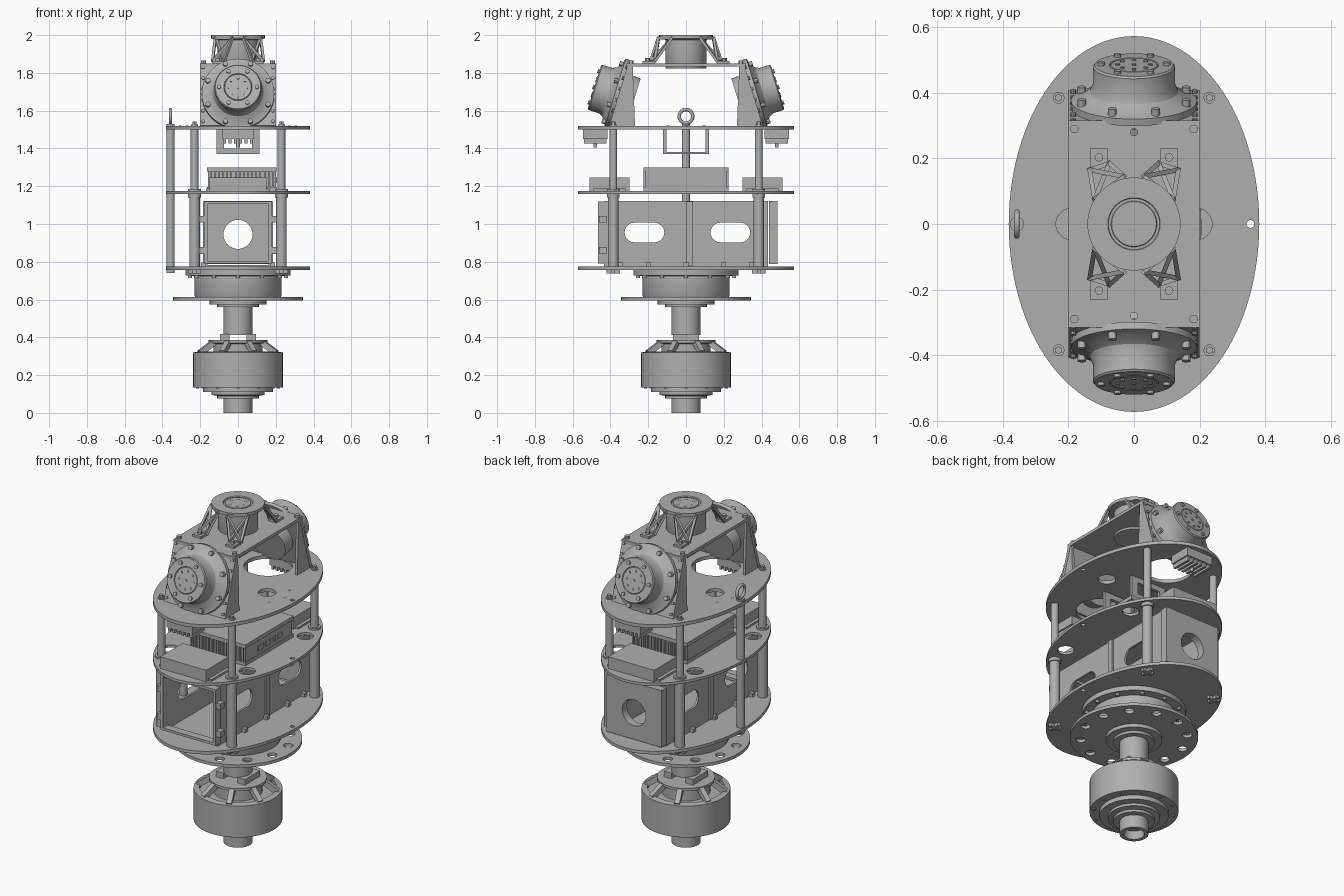
import bpy, bmesh
from math import cos, sin, pi, radians
from mathutils import Matrix, Vector

if "Cube" in bpy.data.objects:
    bpy.data.objects.remove(bpy.data.objects["Cube"])

grey = bpy.data.materials.new("plain grey")
grey.use_nodes = True
tone = (0.43, 0.43, 0.43, 1)
grey.diffuse_color = tone
grey.node_tree.nodes["Principled BSDF"].inputs["Base Color"].default_value = tone

I = Matrix.Identity(4)
ENDS = [("front", I), ("back", Matrix.Rotation(pi, 4, 'Z'))]
SIGNS = [(sx, sy) for sx in (-1, 1) for sy in (-1, 1)]
SIDE = Matrix(((0, 0, 1, 0), (1, 0, 0, 0), (0, 1, 0, 0), (0, 0, 0, 1)))  # drawing plane -> yz
FACE = Matrix.Rotation(pi / 2, 4, 'X')                                   # drawing plane -> xz
move = Matrix.Translation


def finish(name, bm, matrix=I):
    bmesh.ops.remove_doubles(bm, verts=bm.verts, dist=0.00005)
    bmesh.ops.transform(bm, matrix=matrix, verts=bm.verts)
    bmesh.ops.recalc_face_normals(bm, faces=bm.faces)
    me = bpy.data.meshes.new(name)
    bm.to_mesh(me)
    bm.free()
    me.materials.clear()
    me.materials.append(grey)
    me.shade_smooth()
    me.set_sharp_from_angle(angle=radians(30))
    ob = bpy.data.objects.new(name, me)
    bpy.context.collection.objects.link(ob)
    return ob


def cyls(name, centres, r, z0, z1, matrix=I, seg=20):
    bm = bmesh.new()
    for x, y in centres:
        bmesh.ops.create_cone(bm, cap_ends=True, segments=seg, radius1=r, radius2=r,
                              depth=z1 - z0, matrix=move((x, y, (z0 + z1) / 2)))
    return finish(name, bm, matrix)


def boxes(name, items, matrix=I):
    """Each item is (centre, size)."""
    bm = bmesh.new()
    for c, s in items:
        bmesh.ops.create_cube(bm, size=1, matrix=move(c) @ Matrix.Diagonal((*s, 1)))
    return finish(name, bm, matrix)


def bars(name, pairs, w):
    bm = bmesh.new()
    for p, q in pairs:
        p, q = Vector(p), Vector(q)
        turn = (q - p).to_track_quat('Z', 'Y').to_matrix().to_4x4()
        bmesh.ops.create_cube(bm, size=1, matrix=move((p + q) / 2) @ turn
                              @ Matrix.Diagonal((w, w, (q - p).length, 1)))
    return finish(name, bm)


def lathe(name, profile, matrix=I, seg=64):
    bm = bmesh.new()
    vs = [bm.verts.new((r, 0, z)) for r, z in profile]
    es = [bm.edges.new(pair) for pair in zip(vs, vs[1:])]
    bmesh.ops.spin(bm, geom=vs + es, cent=(0, 0, 0), axis=(0, 0, 1), angle=2 * pi, steps=seg)
    return finish(name, bm, matrix)


def oval(x, y, rx, ry=None, n=32):
    ry = ry or rx
    return [(x + rx * cos(2 * pi * i / n), y + ry * sin(2 * pi * i / n)) for i in range(n)]


def rect(x, y, w, h):
    return [(x + sx * w / 2, y + sy * h / 2) for sx, sy in ((-1, -1), (1, -1), (1, 1), (-1, 1))]


def slot(x, y, w, r):
    return [(px + (w / 2 - r) * (1 if px > x else -1), py)
            for px, py in oval(x, y, r, n=34)]


def ring(r, n, phase=0.0):
    return [(r * cos(2 * pi * i / n + phase), r * sin(2 * pi * i / n + phase)) for i in range(n)]


def slab(name, outlines, thick, matrix=I):
    """Flat sheet: first outline is the edge, the others are holes."""
    cu = bpy.data.curves.new(name, 'CURVE')
    cu.dimensions, cu.fill_mode, cu.extrude = '2D', 'BOTH', thick / 2
    for pts in outlines:
        sp = cu.splines.new('POLY')
        sp.points.add(len(pts) - 1)
        for p, (x, y) in zip(sp.points, pts):
            p.co = (x, y, 0, 1)
        sp.use_cyclic_u = True
    tmp = bpy.data.objects.new(name + "_outline", cu)
    bpy.context.collection.objects.link(tmp)
    me = bpy.data.meshes.new_from_object(tmp.evaluated_get(bpy.context.evaluated_depsgraph_get()))
    bm = bmesh.new()
    bm.from_mesh(me)
    bpy.data.objects.remove(tmp)
    bpy.data.curves.remove(cu)
    bpy.data.meshes.remove(me)
    return finish(name, bm, matrix)


# Drive motor, spoked bell and shaft
lathe("drive_motor", [(0, .05), (.055, .05), (.055, 0), (.077, 0), (.077, .075), (.11, .075),
                      (.11, .09), (.14, .095), (.14, .11), (.185, .11), (.185, .135),
                      (.237, .135), (.237, .32), (.205, .325), (.205, .3), (.13, .3),
                      (.13, .365), (.155, .37), (.155, .385), (0, .385)])
spokes = zip(ring(.218, 8, pi / 8), ring(.14, 8, pi / 8))
bars("bell_spokes", [((*a, .317), (*b, .372)) for a, b in spokes], .03)
boxes("shaft_clamp", [((s * .07, 0, .4), (.05, .14, .035)) for s in (-1, 1)])
lathe("shaft", [(0, .412), (.077, .412), (.077, .56), (.11, .56), (.11, .575), (.15, .575),
                (.15, .598), (0, .598)])
cyls("motor_bolts", ring(.215, 12), .008, .13, .14)

# Round flange and turntable
slab("round_flange", [oval(0, 0, .343, n=64)] + [oval(x, y, .026, n=20) for x, y in ring(.285, 12, pi / 12)],
     .018, move((0, 0, .604)))
lathe("turntable", [(0, .61), (.225, .61), (.23, .62), (.23, .725), (.278, .728), (.278, .756), (0, .756)])
cyls("turntable_bolts", ring(.255, 12), .011, .715, .73)

# Three oval decks
corners = [(sx * .23, sy * .385) for sx, sy in SIGNS]
edge = oval(0, 0, .382, .573, 96)
pin_hole = oval(.355, 0, .012, n=16)
slab("lower_deck", [edge, pin_hole], .018, move((0, 0, .765)))
slab("middle_deck", [edge, pin_hole] + [oval(sx * .25, sy * .27, .045) for sx, sy in SIGNS],
     .016, move((0, 0, 1.168)))
slab("upper_deck", [edge, pin_hole] + [oval(0, s * .28, .13) for s in (-1, 1)]
     + [oval(s * .19, 0, .048) for s in (-1, 1)], .02, move((0, 0, 1.51)))
cyls("deck_pins", [(s * .305, 0) for s in (-1, 1)] + [(sx * .27, sy * .095) for sx, sy in SIGNS],
     .007, 1.515, 1.522)

# Posts, collars, bolts and crossed feet
cyls("lower_posts", corners, .028, .77, 1.165)
cyls("upper_posts", corners, .021, 1.165, 1.505)
cyls("post_collars", corners, .034, 1.14, 1.185)
cyls("post_washers", corners, .018, 1.515, 1.528)
cyls("post_bolts", corners, .012, 1.525, 1.542, seg=6)
cyls("eye_post", [(-.357, 0)], .022, .74, 1.53)
boxes("post_feet", [((x, y, .748), size) for x, y in corners for size in ((.07, .02, .02), (.02, .07, .02))])
bpy.ops.mesh.primitive_torus_add(major_radius=.036, minor_radius=.009, major_segments=32,
                                 minor_segments=10, location=(-.357, 0, 1.57), rotation=(0, pi / 2, 0))
eye = bpy.context.object
eye.name = "lifting_eye"
eye.data.materials.append(grey)
eye.data.shade_smooth()

# Battery housing: slotted sides, open front rim, pierced back wall
for side, s in (("left", 1), ("right", -1)):
    slab(side + "_housing_wall", [rect(0, .948, .87, .345), slot(-.22, .955, .21, .052),
                                  slot(.235, .955, .21, .052)], .012, move((s * .168, 0, 0)) @ SIDE)
    boxes(side + "_housing_rib", [((s * .178, .02, .95), (.012, .035, .34))])
    boxes(side + "_housing_tabs", [((s * .182, y, .785), (.03, .025, .022)) for y in (-.35, -.2, 0, .2, .35)])
    boxes(side + "_hinges", [((s * .19, -.44, z), (.035, .04, .035)) for z in (.86, 1.025)])
slab("housing_front_rim", [rect(0, .955, .36, .33), rect(0, .955, .325, .3)], .045, move((0, -.443, 0)) @ FACE)
slab("housing_back_wall", [rect(0, .955, .36, .335), oval(0, .945, .077)], .045, move((0, .462, 0)) @ FACE)
boxes("housing_floor", [((0, 0, .778), (.33, .87, .01))])

# Computer with cooling fins and ports
boxes("computer", [((.02, 0, 1.228), (.36, .43, .1)), ((.02, 0, 1.289), (.37, .45, .022)),
                   ((.02, 0, 1.185), (.37, .45, .02))])
boxes("computer_fins", [((-.145 + i * .022, s * .219, 1.235), (.008, .012, .085))
                        for i in range(16) for s in (-1, 1)])
boxes("computer_ports", [((.202, y, 1.232), (.008, w, .028))
                         for y, w in ((-.08, .05), (-.01, .05), (.05, .02), (.1, .04))])

# Hanging cradle below the upper deck
for s in (-1, 1):
    slab("cradle_frame", [rect(0, 1.438, .23, .135), rect(0, 1.435, .15, .07)], .018,
         move((0, s * .113, 0)) @ FACE)
boxes("cradle_tray", [((0, 0, 1.376), (.23, .24, .012))])

for end, turn in ENDS:
    # Electronics at each end
    boxes(end + "_control_box", [((0, -.405, 1.21), (.3, .21, .07)), ((0, -.405, 1.181), (.34, .17, .012))], turn)
    boxes(end + "_connector", [((0, -.48, 1.475), (.17, .13, .05))]
          + [((-.07 + i * .028, -.48, 1.44), (.014, .12, .03)) for i in range(6)], turn)
    cyls(end + "_connector_pin", [(0, -.48)], .01, 1.405, 1.45, turn)

    # Leaning actuator mount with side gussets
    lean = turn @ move((0, -.355, 1.685)) @ Matrix.Rotation(radians(73), 4, 'X')
    boxes(end + "_mount_plate", [((0, 0, -.008), (.4, .345, .018))], lean)
    for s in (-1, 1):
        slab(end + "_gusset", [[(-.4, 1.52), (-.27, 1.52), (-.282, 1.835), (-.308, 1.835)]], .016,
             turn @ move((s * .19, 0, 0)) @ SIDE)
    cyls(end + "_mount_bolts", [(sx * .185, y) for sx in (-1, 1) for y in (-.15, -.09, -.03, .03, .09, .15)],
         .009, 0, .01, lean, 10)

    # Actuator body, bolt circles and output hub
    lathe(end + "_actuator", [(0, -.085), (.115, -.085), (.12, 0), (.192, 0), (.192, .022), (.165, .03),
                              (.135, .052), (.125, .075), (.125, .13), (.12, .136), (.075, .136),
                              (.073, .132), (.07, .136), (0, .136)], lean)
    cyls(end + "_flange_bolts", ring(.172, 8, pi / 8), .013, .015, .046, lean, 12)
    cyls(end + "_cap_bolts", ring(.1, 6), .011, .13, .145, lean, 12)
    cyls(end + "_hub_pins", ring(.05, 8) + [(0, 0)], .007, .13, .14, lean, 10)

# Top bridge plate
slab("bridge_plate", [rect(0, 0, .4, .63), oval(0, .28, .011, n=16), oval(0, -.28, .011, n=16)],
     .018, move((0, 0, 1.842)))
cyls("bridge_bolts", [(sx * .182, sy * .29) for sx, sy in SIGNS], .013, 1.85, 1.866, seg=12)

# Top hub on four truss legs
lathe("top_hub", [(0, 1.822), (.105, 1.822), (.108, 1.83), (.108, 1.975), (.142, 1.982), (.142, 2),
                  (.08, 2), (.078, 1.994), (.07, 1.994), (.068, 1.998), (0, 1.998)])
cyls("hub_bolts", ring(.1, 8, pi / 8) + ring(.045, 6), .007, 1.99, 2, seg=10)
for sx, sy in SIGNS:
    t1, t2, b1, b2 = [(sx * x, sy * y, z) for x, y, z in
                      ((.12, .075, 1.985), (.03, .145, 1.985), (.135, .165, 1.862), (.075, .185, 1.862))]
    bars("truss_leg", [(t1, b1), (t2, b2), (t1, t2), (t1, b2), (t2, b1), (b1, b2)], .014)
    boxes("leg_foot", [((sx * .107, sy * .197, 1.857), (.055, .066, .014))])
    cyls("foot_bolt", [(sx * .107, sy * .203)], .013, 1.86, 1.88, seg=12)
